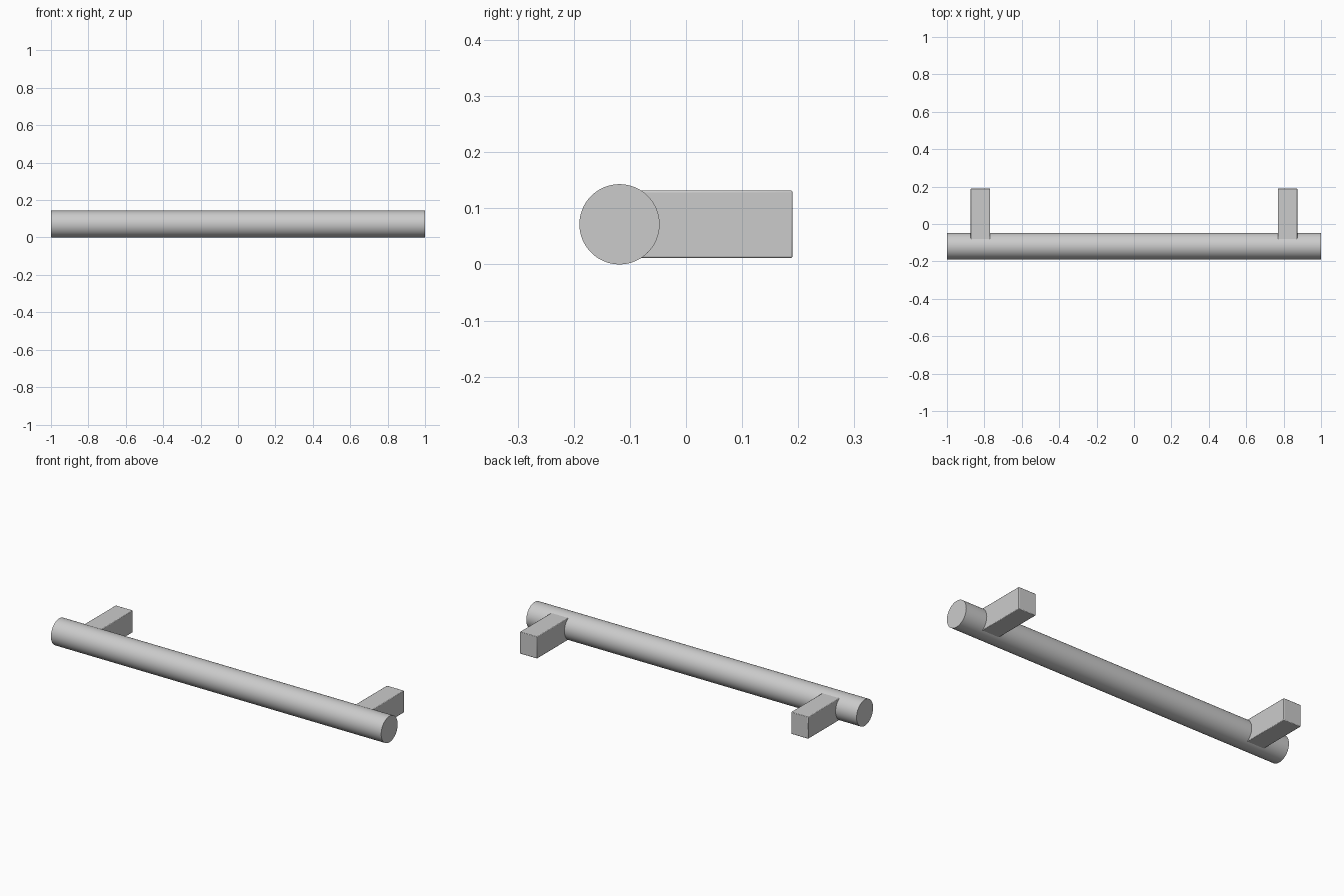
import bpy, math

if "Cube" in bpy.data.objects:
    bpy.data.objects.remove(bpy.data.objects["Cube"])

R = 0.0715            # bar radius
BAR_Y = -0.19 + R     # bar axis position


def smooth(obj):
    bpy.ops.object.select_all(action='DESELECT')
    obj.select_set(True)
    bpy.context.view_layer.objects.active = obj
    bpy.ops.object.shade_smooth_by_angle(angle=math.radians(30))


# Round grab bar along x
bpy.ops.mesh.primitive_cylinder_add(vertices=64, radius=R, depth=2,
                                    location=(0, BAR_Y, R),
                                    rotation=(0, math.pi / 2, 0))
bar = bpy.context.object
bar.name = "handle_bar"
bpy.ops.object.transform_apply(location=False, rotation=True, scale=True)
smooth(bar)


# Rectangular mounting posts, running from inside the bar to the back
def post(name, x, y0=-0.10, y1=0.19):
    bpy.ops.mesh.primitive_cube_add(size=1, location=(x, (y0 + y1) / 2, R))
    obj = bpy.context.object
    obj.name = name
    obj.scale = (0.104, y1 - y0, 0.12)
    bpy.ops.object.transform_apply(location=False, rotation=False, scale=True)
    bevel = obj.modifiers.new("soft_edges", 'BEVEL')
    bevel.width = 0.003
    bevel.segments = 2
    smooth(obj)


for side, name in ((-1, "left_post"), (1, "right_post")):
    post(name, side * 0.821)
